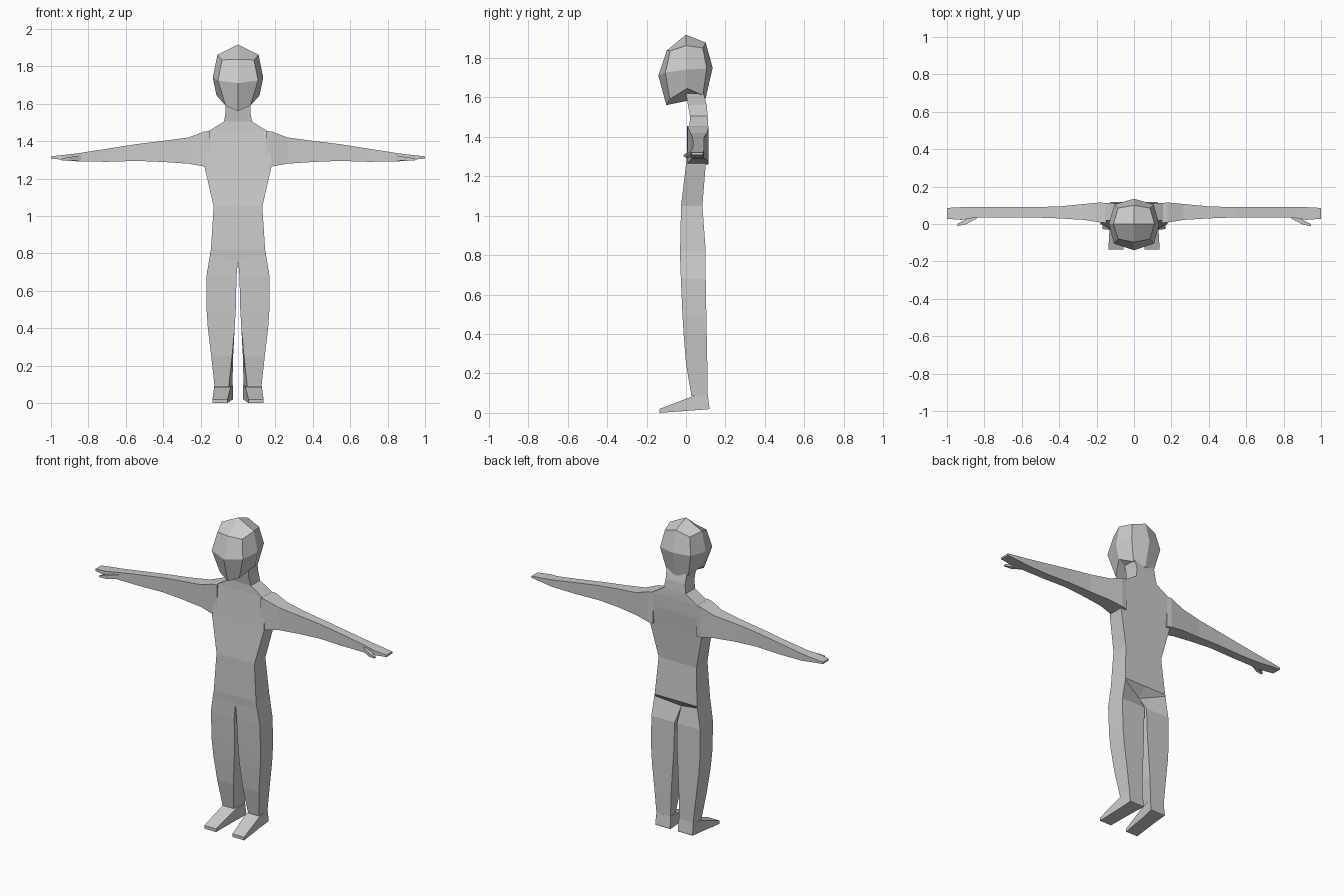
import bpy, bmesh


def finish(bm, name):
    """Drop the faces on the centre plane, then mirror the half across x."""
    bmesh.ops.recalc_face_normals(bm, faces=bm.faces)
    inner = [f for f in bm.faces if all(abs(v.co.x) < 1e-5 for v in f.verts)]
    bmesh.ops.delete(bm, geom=inner, context='FACES')
    me = bpy.data.meshes.new(name)
    bm.to_mesh(me)
    bm.free()
    ob = bpy.data.objects.new(name, me)
    bpy.context.collection.objects.link(ob)
    ob.modifiers.new("mirror", 'MIRROR').use_clip = True
    return ob


def loft(name, rings):
    """Closed skin through four-point rings."""
    bm = bmesh.new()
    vs = [[bm.verts.new(p) for p in r] for r in rings]
    for a, b in zip(vs, vs[1:]):
        for i in range(4):
            j = (i + 1) % 4
            bm.faces.new((a[i], a[j], b[j], b[i]))
    bm.faces.new(vs[0])
    bm.faces.new(vs[-1])
    return finish(bm, name)


def level(z, xo, yf, yb, xf=0.0, xb=0.0):
    """Horizontal ring: outer x, front y, back y, inner x at front and back."""
    return [(xo, yf, z), (xf, yf, z), (xb, yb, z), (xo, yb, z)]


def slice_x(x, z0, z1, y0, y1):
    return [(x, y0, z0), (x, y0, z1), (x, y1, z1), (x, y1, z0)]


def slice_y(y, x0, x1, z0, z1):
    return [(x0, y, z0), (x1, y, z0), (x1, y, z1), (x0, y, z1)]


# Torso and neck
loft("torso", [level(*r) for r in [
    (0.82, .145, -.03, .10), (1.05, .13, -.025, .083), (1.26, .178, .0, .10),
    (1.37, .17, .01, .11), (1.455, .155, .018, .112), (1.505, .075, .02, .11),
    (1.56, .066, .01, .105), (1.62, .07, .0, .09)]])

# Legs, with the seat tucked in behind the crotch
leg_top = [level(0.82, .145, -.03, .10),
           [(.15, -.03, .79), (0, -.025, .765), (0, .045, .765), (.147, .10, .81)]]
loft("legs", leg_top + [level(*r) for r in [
    (0.68, .168, -.026, .10, .008, .008), (0.5, .168, -.018, .103, .012, .012),
    (0.4, .161, -.012, .105, .018, .018), (0.25, .143, .0, .108, .032, .026),
    (0.085, .125, .028, .11, .05, .03)]])

# Feet
loft("feet", [slice_y(.118, .026, .128, .02, .03),
              slice_y(.11, .028, .126, .018, .095),
              slice_y(.028, .04, .128, .012, .082),
              slice_y(-.135, .056, .137, .0, .02)])

# Arms and flat hands
loft("arms", [slice_x(*r) for r in [
    (.15, 1.26, 1.455, .006, .112), (.18, 1.265, 1.452, .008, .115),
    (.265, 1.28, 1.42, .022, .107), (.40, 1.289, 1.402, .03, .094),
    (.54, 1.295, 1.385, .035, .09), (.70, 1.29, 1.36, .036, .09),
    (.86, 1.292, 1.335, .033, .091), (.92, 1.30, 1.328, .022, .09),
    (1.0, 1.307, 1.319, .028, .086)]])

# Thumbs
loft("thumbs", [slice_x(.84, 1.298, 1.325, .03, .05),
                slice_x(.90, 1.295, 1.315, -.002, .024),
                slice_x(.945, 1.298, 1.308, -.012, .0)])

# Head: subdivided cube, each row gives centre (y, z) and side (x, y, z)
rows = {
    (-1, -1): (-.10, 1.56, .066, -.082, 1.59),
    (0, -1): (.0, 1.58, .115, .005, 1.645),
    (1, -1): (.10, 1.595, .075, .085, 1.61),
    (-1, 0): (-.14, 1.71, .107, -.105, 1.725),
    (0, 0): (.0, 1.74, .135, .0, 1.74),
    (1, 0): (.135, 1.75, .105, .105, 1.745),
    (-1, 1): (-.097, 1.838, .085, -.08, 1.835),
    (0, 1): (.0, 1.917, .11, .0, 1.862),
    (1, 1): (.10, 1.877, .085, .085, 1.85),
}
bm = bmesh.new()
bmesh.ops.create_cube(bm, size=2)
bmesh.ops.subdivide_edges(bm, edges=bm.edges[:], cuts=1, use_grid_fill=True)
left = [v for v in bm.verts if v.co.x < -.5]
bmesh.ops.delete(bm, geom=left, context='VERTS')
for v in bm.verts:
    cy, cz, sx, sy, sz = rows[(round(v.co.y), round(v.co.z))]
    v.co = (0, cy, cz) if v.co.x < .5 else (sx, sy, sz)
finish(bm, "head")
